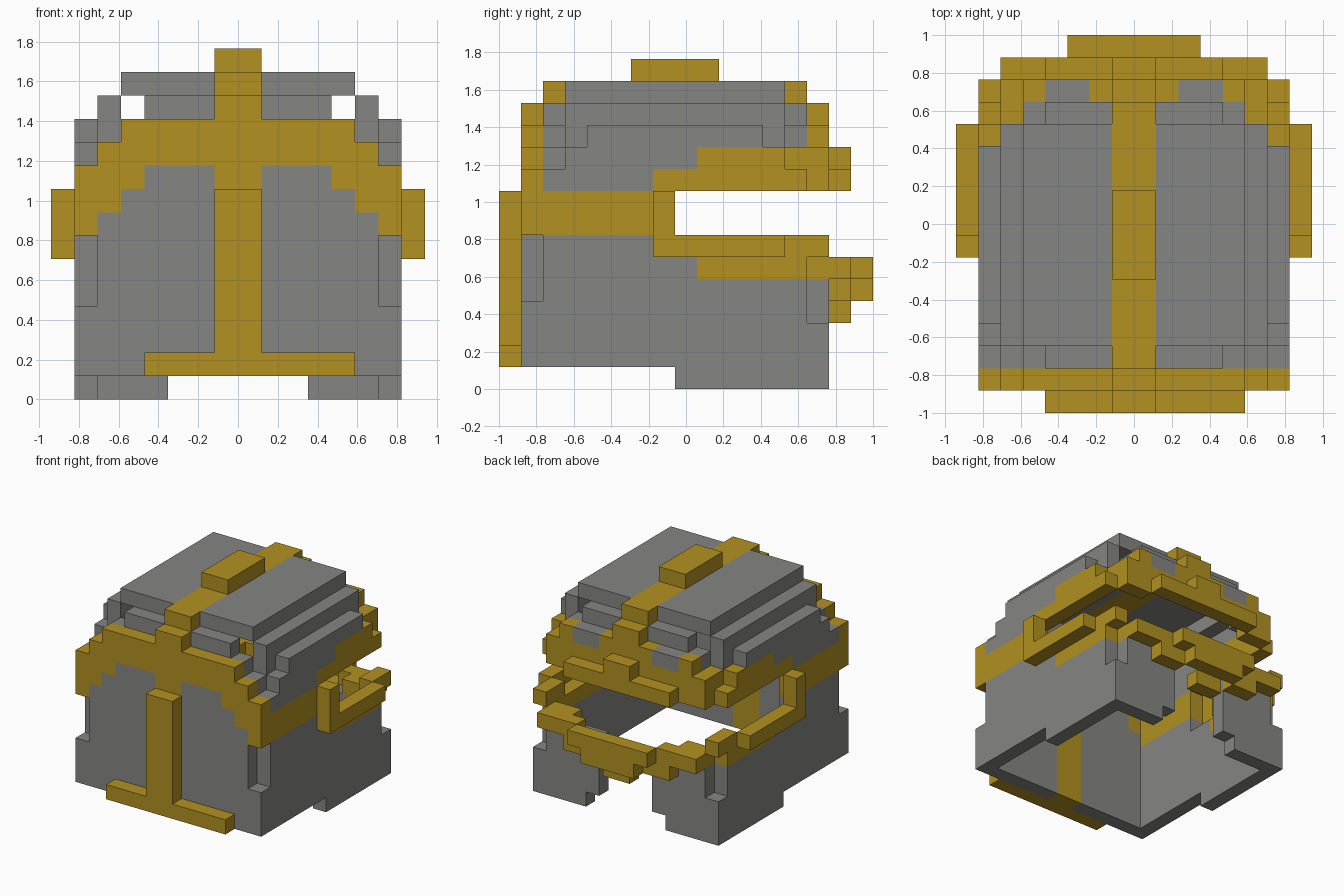
import bpy, bmesh
from mathutils import Vector

if "Cube" in bpy.data.objects:
    bpy.data.objects.remove(bpy.data.objects["Cube"])

U = 2 / 17          # edge of one building block
grid = {}           # block position -> part name


def box(part, x0, x1, y0, y1, z0, z1, mirror=True):
    """Fill a box of blocks (mirrored in x); part None carves it away."""
    for x in range(x0, x1):
        for y in range(y0, y1):
            for z in range(z0, z1):
                for c in ({(x, y, z), (-1 - x, y, z)} if mirror else {(x, y, z)}):
                    if part:
                        grid[c] = part
                    else:
                        grid.pop(c, None)


# Stepped dome: solid layers, then hollowed
for x, y0, y1, z0, z1 in [(7, 2, 14, 9, 10), (7, 3, 13, 10, 11), (6, 2, 14, 10, 11),
                          (7, 4, 12, 11, 12), (6, 3, 13, 11, 12), (5, 2, 14, 11, 12),
                          (6, 3, 13, 12, 13), (4, 2, 14, 12, 13), (5, 3, 13, 13, 14)]:
    box("dome", 0, x, y0, y1, z0, z1)
for x, y0, y1, z0, z1 in [(6, 2, 14, 9, 10), (6, 3, 13, 10, 11), (5, 2, 14, 10, 11),
                          (6, 4, 12, 11, 12), (5, 3, 13, 11, 13)]:
    box(None, 0, x, y0, y1, z0, z1)

# Side walls with the lower skirt
box("side_wall", 6, 7, 2, 15, 1, 5)
box("side_wall", 6, 7, 2, 14, 5, 6)
box("side_wall", 6, 7, 2, 7, 6, 7)
box("side_wall", 6, 7, 8, 15, 0, 1)
box(None, 6, 7, 14, 15, 3, 6)

# Front wall with corner notches
box("front_wall", 0, 7, 1, 2, 1, 10)
box(None, 6, 7, 1, 2, 4, 7)

# Cheek flaps beside the opening
box("cheek_flap", 3, 7, 14, 15, 0, 1)
box("cheek_flap", 2, 7, 14, 15, 1, 3)
box("cheek_flap", 2, 6, 14, 15, 3, 5)

# Gold band over the front and along the sides
for x0, x1, z0, z1 in [(0, 4, 10, 12), (4, 5, 9, 12), (5, 6, 8, 11), (6, 7, 7, 10)]:
    box("front_band", x0, x1, 1, 2, z0, z1)
box("side_band", 6, 7, 2, 7, 7, 9)
box("side_band", 6, 7, 7, 14, 9, 10)
box("side_band", 6, 7, 9, 13, 10, 11)

# Brow over the opening
box("brow", 0, 6, 14, 15, 10, 11)
box("brow", 4, 6, 14, 15, 9, 10)
box("brow", 5, 6, 13, 14, 10, 11)
box("brow", 0, 5, 14, 15, 11, 12)
box("brow", 0, 4, 15, 16, 9, 10)
box("brow", 0, 1, 15, 16, 10, 11)
box("brow_patch", 2, 4, 14, 15, 11, 12)

# Centre strip over the dome and down the front wall
box("centre_strip", 0, 1, 1, 2, 1, 13)
box("centre_strip", 0, 1, 2, 14, 13, 14)
box("centre_strip", 0, 1, 14, 15, 11, 13)
box("top_crest", 0, 1, 6, 10, 14, 15)

# Raised ridge and foot bar on the front
box("front_ridge", 0, 1, 0, 1, 1, 9)
box("foot_bar", -4, 5, 0, 1, 1, 2, mirror=False)

# Hinge posts and jaw rails
box("hinge_post", 7, 8, 7, 8, 6, 9)
box("jaw_rail", 7, 8, 8, 13, 6, 7)
box("jaw_rail", 6, 7, 13, 15, 6, 7)
box("jaw_rail", 6, 7, 9, 14, 5, 6)
box("jaw_rail", 4, 6, 14, 15, 5, 6)

# Chin guard
box("chin_guard", 3, 6, 15, 16, 5, 6)
box("chin_guard", 2, 4, 15, 16, 4, 5)
box("chin_guard", 0, 3, 16, 17, 5, 6)
box("chin_guard", 0, 2, 16, 17, 4, 5)
box("chin_guard", 0, 1, 15, 16, 3, 4)


def material(name, rgb):
    m = bpy.data.materials.new(name)
    m.diffuse_color = (*rgb, 1)
    m.use_nodes = True
    m.node_tree.nodes["Principled BSDF"].inputs["Base Color"].default_value = m.diffuse_color
    return m


grey = material("steel_grey", (0.235, 0.235, 0.23))
gold = material("old_gold", (0.445, 0.283, 0.015))
grey_parts = {"dome", "side_wall", "front_wall", "cheek_flap", "brow_patch"}


def build(part):
    """Make one object from the exposed block faces of a part."""
    bm = bmesh.new()
    for c, p in grid.items():
        if p != part:
            continue
        centre = Vector(c) + Vector((0.5, 0.5, 0.5))
        for axis in range(3):
            for s in (-1, 1):
                n = Vector((0, 0, 0))
                n[axis] = s
                if tuple(int(a + b) for a, b in zip(c, n)) in grid:
                    continue
                a, b = Vector((0, 0, 0)), Vector((0, 0, 0))
                a[(axis + 1) % 3] = 0.5
                b[(axis + 2) % 3] = 0.5 * s
                mid = centre + n * 0.5
                corners = (mid - a - b, mid + a - b, mid + a + b, mid - a + b)
                bm.faces.new([bm.verts.new((v.x * U, v.y * U - 1, v.z * U)) for v in corners])
    bmesh.ops.remove_doubles(bm, verts=bm.verts, dist=0.001)
    mesh = bpy.data.meshes.new(part)
    bm.to_mesh(mesh)
    bm.free()
    mesh.materials.append(grey if part in grey_parts else gold)
    bpy.context.collection.objects.link(bpy.data.objects.new(part, mesh))


for part in sorted(set(grid.values())):
    build(part)
